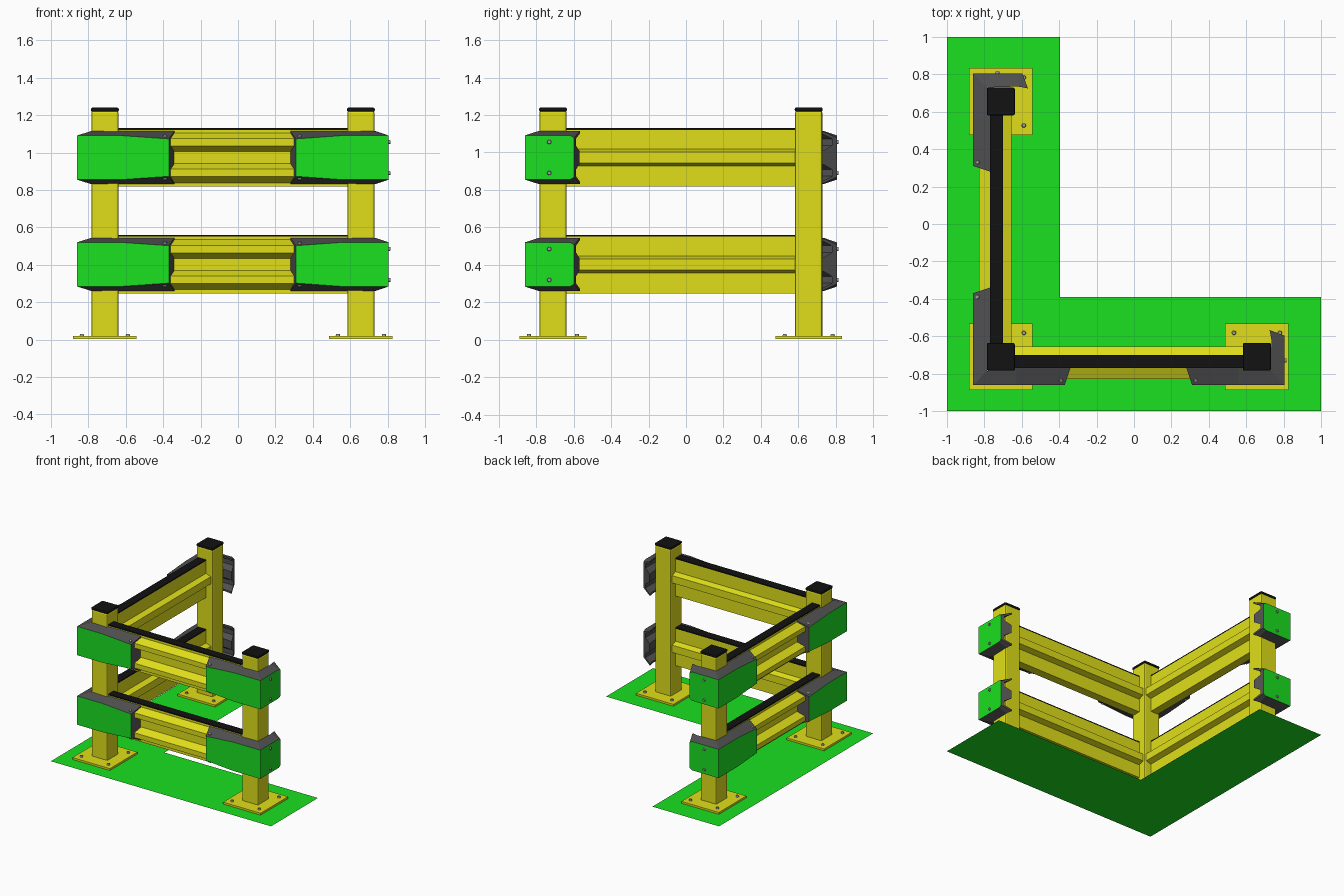
import bpy, bmesh
from mathutils import Vector, Matrix

if "Cube" in bpy.data.objects:
    bpy.data.objects.remove(bpy.data.objects["Cube"])


def material(name, rgb):
    m = bpy.data.materials.new(name)
    m.diffuse_color = (*rgb, 1)
    m.use_nodes = True
    m.node_tree.nodes["Principled BSDF"].inputs["Base Color"].default_value = m.diffuse_color
    return m


YELLOW = material("yellow_paint", (0.75, 0.74, 0.01))
GREEN = material("green_panel", (0.01, 0.75, 0.015))
GREY = material("dark_grey_rubber", (0.08, 0.08, 0.08))
BLACK = material("black_plastic", (0.006, 0.006, 0.006))
STEEL = material("bolt_steel", (0.35, 0.35, 0.35))


def finish(bm, name, mats, bevel=0):
    bmesh.ops.recalc_face_normals(bm, faces=bm.faces)
    me = bpy.data.meshes.new(name)
    bm.to_mesh(me)
    bm.free()
    for m in mats:
        me.materials.append(m)
    ob = bpy.data.objects.new(name, me)
    bpy.context.collection.objects.link(ob)
    if bevel:
        b = ob.modifiers.new("bevel", 'BEVEL')
        b.width, b.segments = bevel, 2
    return ob


def box(name, lo, hi, mat, bevel=0):
    lo, hi = Vector(lo), Vector(hi)
    bm = bmesh.new()
    bmesh.ops.create_cube(bm, size=1)
    for v in bm.verts:
        v.co = (lo + hi) / 2 + Vector(a * b for a, b in zip(v.co, hi - lo))
    return finish(bm, name, [mat], bevel)


def place(p, swap):
    # the two barrier arms mirror each other across the x = y diagonal
    return Vector((p[1], p[0], p[2])) if swap else Vector(p)


def bolts(name, items, swap=False, r=0.012, h=0.014):
    bm = bmesh.new()
    for pos, axis in items:
        rot = place(axis, swap).to_track_quat('Z', 'Y').to_matrix().to_4x4()
        bmesh.ops.create_cone(bm, cap_ends=True, segments=12, radius1=r, radius2=r * 0.8,
                              depth=h, matrix=Matrix.Translation(place(pos, swap)) @ rot)
    finish(bm, name, [STEEL])


def loft(name, rings, mats, swap, green_edge=None):
    bm = bmesh.new()
    rows = [[bm.verts.new(place(p, swap)) for p in ring] for ring in rings]
    n = len(rows[0])
    for a, b in zip(rows, rows[1:]):
        for i in range(n):
            j = (i + 1) % n
            f = bm.faces.new((a[i], a[j], b[j], b[i]))
            f.material_index = 1 if i == green_edge else 0
    bm.faces.new(rows[0])
    bm.faces.new(rows[-1])
    return finish(bm, name, mats)


# L-shaped floor marking
bm = bmesh.new()
bm.faces.new([bm.verts.new((x, y, 0)) for x, y in
              [(-1, -1), (1, -1), (1, -0.39), (-0.395, -0.39), (-0.395, 1), (-1, 1)]])
floor = finish(bm, "floor_marking", [GREEN])
if floor.data.polygons[0].normal.z < 0:
    floor.data.flip_normals()

# Posts with foot plates, anchor bolts and caps
for label, x, y in [("corner", -0.712, -0.71), ("right", 0.657, -0.71), ("back", -0.712, 0.655)]:
    box(label + "_post", (x - .0725, y - .0725, 0.01), (x + .0725, y + .0725, 1.222), YELLOW, 0.01)
    box(label + "_post_cap", (x - .0745, y - .0745, 1.218), (x + .0745, y + .0745, 1.24), BLACK, 0.008)
    box(label + "_foot_plate", (x - .17, y - .178, 0.003), (x + .17, y + .178, 0.019), YELLOW)
    bolts(label + "_anchor_bolts", [((x + sx * .123, y + sy * .128, 0.024), (0, 0, 1))
                                    for sx in (-1, 1) for sy in (-1, 1)])

# Corrugated rail section: (depth, height) - two ridges outside, one inside
RAIL = [(-.77, .148), (-.77, .132), (-.83, .102), (-.83, .062), (-.77, .032),
        (-.77, -.032), (-.83, -.062), (-.83, -.102), (-.77, -.135), (-.77, -.155),
        (-.70, -.155), (-.70, -.045), (-.655, -.03), (-.655, .03), (-.70, .045), (-.70, .148)]

# Inner corrugation of the end guards: (share of depth, height)
TEETH = [(1, .128), (.32, .1), (.32, .064), (.95, .034),
         (.95, -.034), (.32, -.064), (.32, -.1), (1, -.128)]


def guard(name, stations, zc, swap):
    rings = []
    for outer, inner, ho in stations:
        section = [(0, -ho), (0, ho), (1, .142)] + TEETH + [(1, -.142)]
        rings.append([Vector(outer).lerp(Vector(inner), t).to_3d() + Vector((0, 0, zc + z))
                      for t, z in section])
    loft(name, rings, [GREY, GREEN], swap, green_edge=0)


O, I, H = -0.86, -0.77, 0.118     # guard outer plane, inner plane, panel half height
END = [((.31, O), (.28, I), .1), ((.56, O), (.56, I), H), ((.805, O), (.73, -.785), H),
       ((.805, -.62), (.735, -.62), H), ((.805, -.597), (.725, -.567), .105)]
CORNER = [((-.37, O), (-.34, I), .1), ((-.63, O), (-.63, I), H), ((O, O), (-.785, -.785), H),
          ((O, -.63), (I, -.63), H), ((O, -.37), (I, -.34), .1)]

for level, zc in [("lower", 0.402), ("upper", 0.973)]:
    guard(level + "_corner_guard", CORNER, zc, False)
    for side, swap in [("front", False), ("left", True)]:
        tag = f"{level}_{side}"
        # Rail and its black top strip
        loft(tag + "_rail", [[(x, y, zc + z) for y, z in RAIL] for x in (-.645, .59)],
             [YELLOW], swap)
        lo, hi = place((-.64, -.77, zc + .148), swap), place((.585, -.70, zc + .158), swap)
        box(tag + "_rail_top_strip", lo, hi, BLACK)
        # End guard wrapping the outer post
        guard(tag + "_end_guard", END, zc, swap)
        # Fixing bolts on the sloped guard edges and the wrapped end
        items = [((x, -.835, zc + s * .113), (0, -.4, s * .9)) for x in (-.39, .33) for s in (-1, 1)]
        items += [((.808, -.73, zc + s * .083), (1, 0, 0)) for s in (-1, 1)]
        bolts(tag + "_guard_bolts", items, swap)
